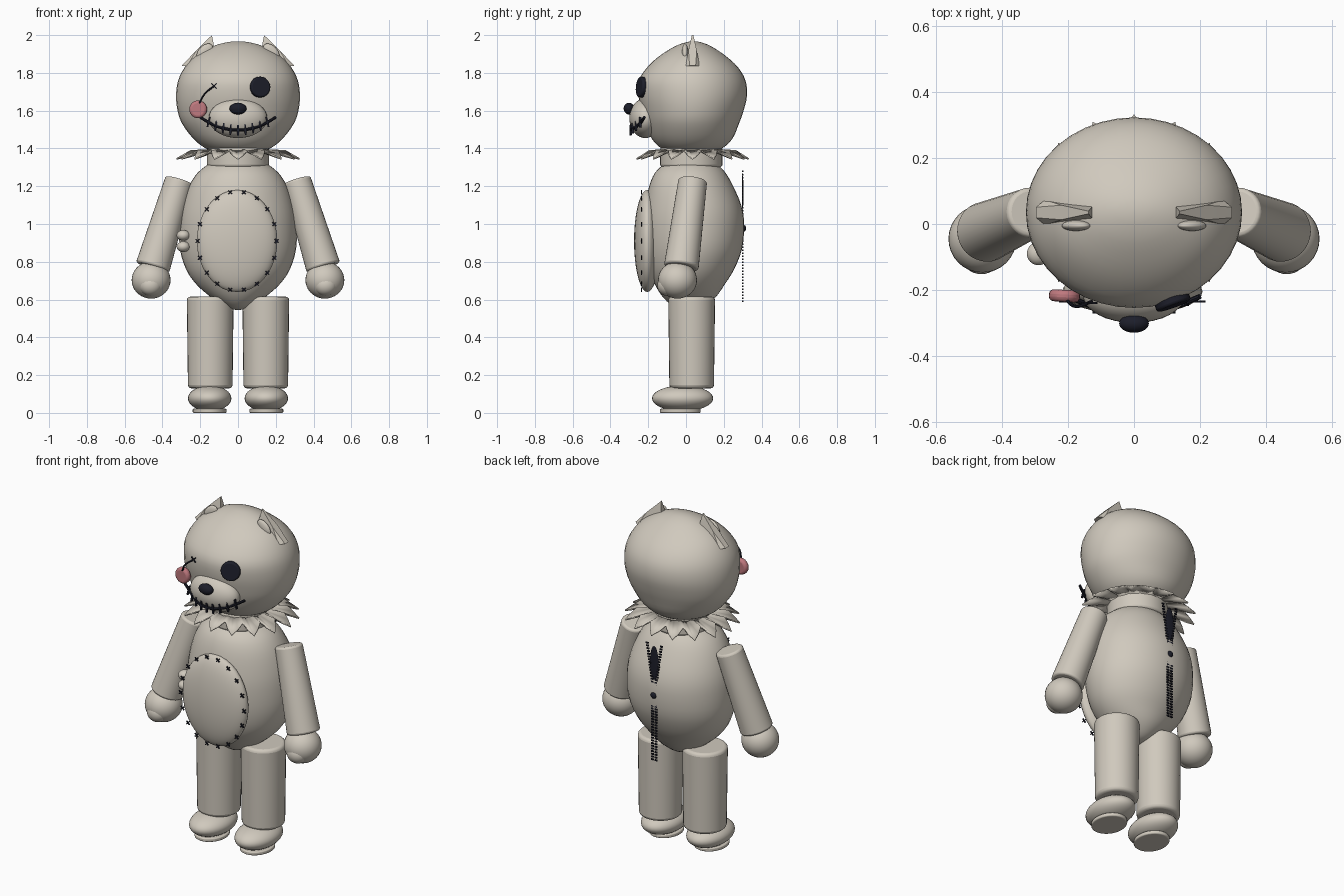
import bpy, bmesh, math
from mathutils import Vector, Matrix

cube = bpy.data.objects.get("Cube")
if cube:
    bpy.data.objects.remove(cube, do_unlink=True)


def material(name, rgb):
    m = bpy.data.materials.new(name)
    m.use_nodes = True
    m.diffuse_color = (*rgb, 1)
    m.node_tree.nodes["Principled BSDF"].inputs["Base Color"].default_value = (*rgb, 1)
    return m


CREAM = material("cream_felt", (0.63, 0.585, 0.51))
DARK = material("dark_thread", (0.012, 0.013, 0.023))
PINK = material("pink_button", (0.52, 0.19, 0.21))


def finish(ob, name, mat, angle=40):
    ob.name = name
    ob.data.materials.append(mat)
    bpy.ops.object.select_all(action='DESELECT')
    ob.select_set(True)
    bpy.context.view_layer.objects.active = ob
    if angle:
        bpy.ops.object.shade_smooth_by_angle(angle=math.radians(angle))
    return ob


def from_bmesh(bm, name, mat, angle=40):
    bmesh.ops.recalc_face_normals(bm, faces=bm.faces)
    me = bpy.data.meshes.new(name)
    bm.to_mesh(me)
    bm.free()
    ob = bpy.data.objects.new(name, me)
    bpy.context.collection.objects.link(ob)
    return finish(ob, name, mat, angle)


def ball(name, mat, loc, radii, tilt=0):
    bpy.ops.mesh.primitive_uv_sphere_add(segments=32, ring_count=18, location=loc,
                                         rotation=(0, tilt, 0))
    ob = bpy.context.object
    ob.scale = radii
    return finish(ob, name, mat)


def rod(name, mat, a, b, r1, r2, bevel=0.02, sides=32):
    """Capped, soft-edged cylinder from a to b."""
    a, b = Vector(a), Vector(b)
    bpy.ops.mesh.primitive_cone_add(vertices=sides, radius1=r1, radius2=r2,
                                    depth=(b - a).length, location=(a + b) / 2)
    ob = bpy.context.object
    ob.rotation_euler = (b - a).to_track_quat('Z', 'Y').to_euler()
    mod = ob.modifiers.new("soft_edge", 'BEVEL')
    mod.width, mod.segments = bevel, 3
    mod.limit_method, mod.angle_limit = 'ANGLE', math.radians(40)
    return finish(ob, name, mat, 50)


def catmull(p, q, r, s, t):
    return [0.5 * (2 * b + (c - a) * t + (2 * a - 5 * b + 4 * c - d) * t * t
                   + (3 * b - a - 3 * c + d) * t ** 3) for a, b, c, d in zip(p, q, r, s)]


def loft(name, mat, rings, sides=40, steps=3):
    """Smooth body from rings of (height, half width, front y, back y)."""
    ext = [rings[0], *rings, rings[-1]]
    fine = [catmull(*ext[i:i + 4], k / steps) for i in range(len(rings) - 1) for k in range(steps)]
    fine.append(rings[-1])
    bm = bmesh.new()
    loops = []
    for z, w, front, back in fine:
        loops.append([bm.verts.new((w * math.cos(a), (front + back) / 2 + (back - front) / 2 * math.sin(a), z))
                      for a in (math.tau * i / sides for i in range(sides))])
    for lo, hi in zip(loops, loops[1:]):
        for i in range(sides):
            j = (i + 1) % sides
            bm.faces.new((lo[i], lo[j], hi[j], hi[i]))
    bm.faces.new(loops[0])
    bm.faces.new(loops[-1])
    return from_bmesh(bm, name, mat, 60)


def thread(name, pts, r):
    cu = bpy.data.curves.new(name, 'CURVE')
    cu.dimensions = '3D'
    cu.bevel_depth, cu.bevel_resolution, cu.use_fill_caps = r, 2, True
    sp = cu.splines.new('BEZIER')
    sp.bezier_points.add(len(pts) - 1)
    for bp, p in zip(sp.bezier_points, pts):
        bp.co = p
        bp.handle_left_type = bp.handle_right_type = 'AUTO'
    ob = bpy.data.objects.new(name, cu)
    bpy.context.collection.objects.link(ob)
    bpy.ops.object.select_all(action='DESELECT')
    ob.select_set(True)
    bpy.context.view_layer.objects.active = ob
    bpy.ops.object.convert(target='MESH')
    return finish(bpy.context.object, name, DARK)


def boxes(name, items):
    """Many small dark boxes: (centre, size, turn about y)."""
    bm = bmesh.new()
    for c, size, turn in items:
        m = Matrix.Translation(c) @ Matrix.Rotation(turn, 4, 'Y') @ Matrix.Diagonal((*size, 1))
        bmesh.ops.create_cube(bm, size=1, matrix=m)
    return from_bmesh(bm, name, DARK, 0)


def cross(c, size):
    return [(c, (size, 0.006, 0.006), s * math.pi / 4) for s in (-1, 1)]


# Head, neck and body
loft("head", CREAM, [
    (1.385, 0.11, -0.08, 0.13), (1.40, 0.17, -0.13, 0.19), (1.45, 0.235, -0.18, 0.245),
    (1.53, 0.295, -0.215, 0.28), (1.6, 0.32, -0.235, 0.305), (1.68, 0.328, -0.252, 0.323),
    (1.76, 0.317, -0.25, 0.315), (1.83, 0.282, -0.205, 0.275), (1.89, 0.225, -0.14, 0.21),
    (1.94, 0.135, -0.06, 0.135), (1.962, 0.06, 0, 0.08), (1.967, 0.005, 0.035, 0.045)])
loft("body", CREAM, [
    (0.545, 0.01, 0.01, 0.03), (0.56, 0.06, -0.06, 0.09), (0.61, 0.14, -0.12, 0.155),
    (0.68, 0.22, -0.165, 0.205), (0.76, 0.275, -0.2, 0.255), (0.87, 0.308, -0.22, 0.297),
    (1.0, 0.31, -0.225, 0.308), (1.1, 0.295, -0.215, 0.292), (1.2, 0.26, -0.195, 0.25),
    (1.27, 0.215, -0.165, 0.21), (1.315, 0.16, -0.12, 0.17)])
neck = rod("neck", CREAM, (0, 0.028, 1.3), (0, 0.028, 1.41), 0.165, 0.165, 0.015)

# Pleated collar with pointed tips
bm = bmesh.new()
petals = 16
inner, outer = [], []
for i in range(petals * 4):
    a = math.tau * i / (petals * 4)
    wave = math.cos(a * petals)
    r = 0.285 + 0.035 * wave
    inner.append(bm.verts.new((0.15 * math.cos(a), 0.035 + 0.15 * math.sin(a), 1.395)))
    outer.append(bm.verts.new((r * math.cos(a) * 1.02, 0.035 + r * 0.93 * math.sin(a), 1.37 - 0.022 * wave)))
for i in range(len(inner)):
    j = (i + 1) % len(inner)
    bm.faces.new((inner[i], inner[j], outer[j], outer[i]))
collar = from_bmesh(bm, "ruffled_collar", CREAM, 20)
solid = collar.modifiers.new("cloth", 'SOLIDIFY')
solid.thickness = 0.008

for s, side in ((1, "left"), (-1, "right")):
    # Wedge-shaped ears with an oval inner pad
    bm = bmesh.new()
    for x, half, z in ((0.138, 0.004, 2.0), (0.125, 0.02, 1.93), (0.22, 0.022, 1.92),
                       (0.298, 0.016, 1.838), (0.27, 0.038, 1.835), (0.235, 0.038, 1.83)):
        for d in (-1, 1):
            bm.verts.new((s * x, 0.035 + d * half, z))
    bmesh.ops.convex_hull(bm, input=bm.verts)
    from_bmesh(bm, side + "_ear", CREAM, 30)
    ball(side + "_inner_ear", CREAM, (s * 0.176, -0.005, 1.912), (0.052, 0.016, 0.032), s * math.pi / 4)

    # Arms, hands and thumbs
    arm = rod(side + "_arm", CREAM, (s * 0.452, -0.025, 0.77), (s * 0.31, 0.036, 1.232), 0.092, 0.076, 0.012)
    ball(side + "_hand", CREAM, (s * 0.46, -0.045, 0.703), (0.103, 0.103, 0.098))
    ball(side + "_thumb", CREAM, (s * 0.463, -0.1, 0.675), (0.06, 0.052, 0.055))

    # Legs, feet and soles
    rod(side + "_leg", CREAM, (s * 0.147, 0.03, 0.13), (s * 0.147, 0.03, 0.615), 0.118, 0.124, 0.018)
    ball(side + "_foot", CREAM, (s * 0.15, -0.018, 0.077), (0.115, 0.162, 0.068))
    sole = rod(side + "_sole", CREAM, (s * 0.15, -0.03, 0), (s * 0.15, -0.03, 0.022), 0.09, 0.09, 0.006)
    sole.scale.y = 1.2

# Belly patch with cross stitches, and a small side lump
ball("belly_patch", CREAM, (-0.005, -0.205, 0.91), (0.213, 0.07, 0.27))
stitches = []
for i in range(18):
    a = math.tau * (i + 0.5) / 18 + math.pi / 2
    stitches += cross((-0.005 + 0.21 * math.cos(a), -0.235, 0.91 + 0.262 * math.sin(a)), 0.028)
boxes("belly_stitches", stitches)
for z in (0.88, 0.94):
    ball("side_lump", CREAM, (-0.29, -0.09, z), (0.035, 0.035, 0.028))

# Muzzle, nose and stitched mouth
ball("muzzle", CREAM, (0, -0.215, 1.56), (0.155, 0.085, 0.105))
ball("nose", DARK, (0, -0.302, 1.611), (0.045, 0.028, 0.031))
half = [(0.2, -0.22, 1.565), (0.13, -0.25, 1.525), (0.07, -0.28, 1.505)]
thread("mouth", [(-x, y, z) for x, y, z in half] + [(0, -0.292, 1.497)] + half[::-1], 0.008)
marks = []
for i in range(-4, 5):
    x = i * 0.039
    marks.append(((x, -0.294 + 2.1 * x * x, 1.497 + 1.75 * x * x), (0.009, 0.012, 0.055), i * -0.06))
boxes("mouth_stitches", marks)

# Button eyes, one hanging by a thread
facing = Vector((0.34, -0.93, 0.1)).normalized()
centre = Vector((0.117, -0.236, 1.725))
rod("left_eye", DARK, centre - facing * 0.02, centre + facing * 0.014, 0.055, 0.055, 0.008, 20)
rod("right_eye", PINK, (-0.21, -0.2, 1.607), (-0.212, -0.236, 1.607), 0.047, 0.047, 0.014, 24)
thread("eye_thread", [(-0.205, -0.232, 1.64), (-0.175, -0.25, 1.69), (-0.127, -0.235, 1.73)], 0.005)
boxes("eye_cross", cross((-0.127, -0.24, 1.73), 0.04))

# Back zipper, open at the top
teeth = []
for i in range(44):
    z = 0.59 + i * 0.016
    spread = 0.012 + max(0, z - 1.06) * 0.16
    teeth += [((s * spread, 0.3, z), (0.016, 0.007, 0.008), 0) for s in (-1, 1)]
boxes("zipper_teeth", teeth)
ball("zipper_opening", DARK, (0, 0.3, 1.17), (0.028, 0.004, 0.1))
ball("zipper_slider", DARK, (0, 0.306, 0.977), (0.018, 0.012, 0.018))
